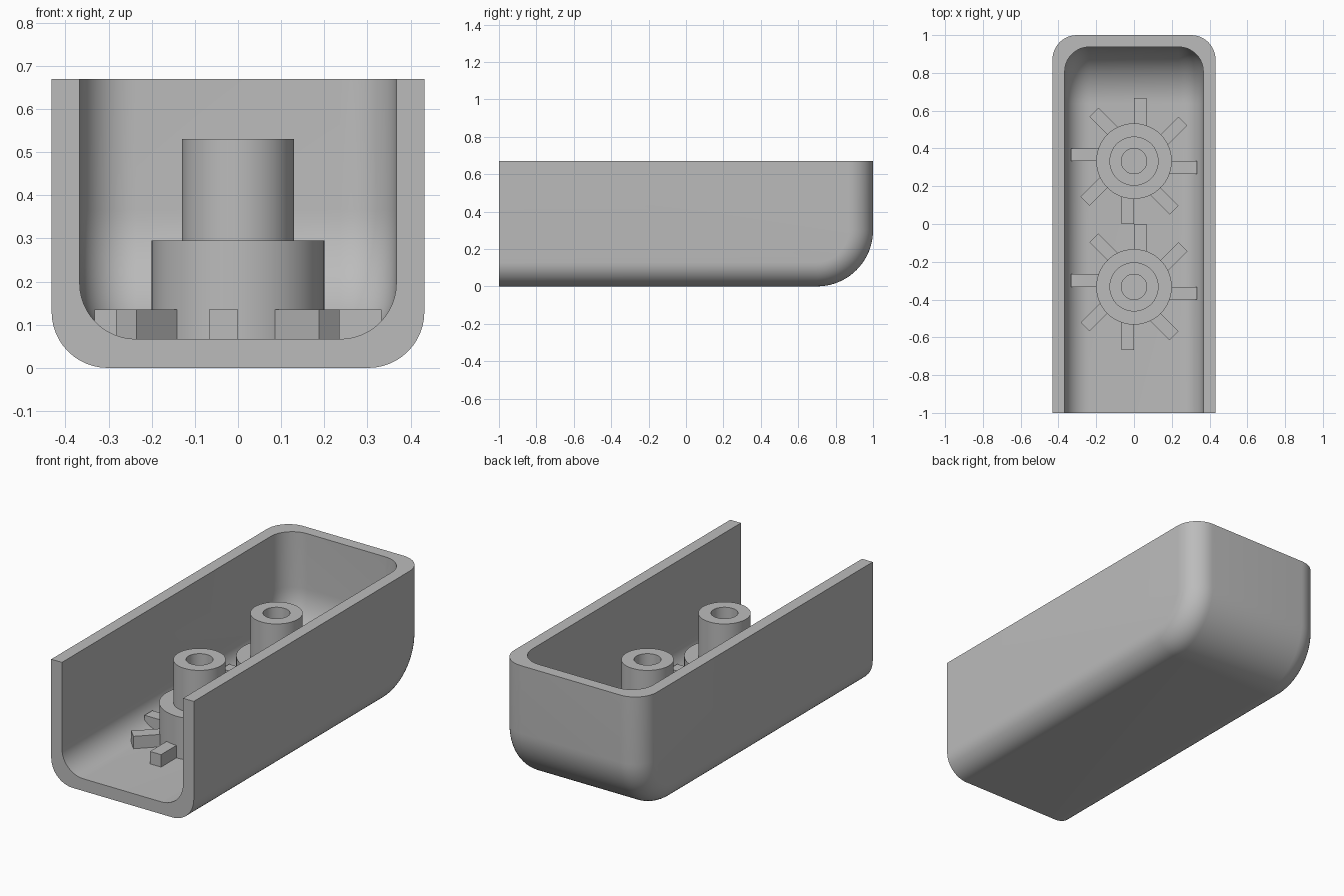
import bpy, bmesh, math
from mathutils import Matrix, Vector

if "Cube" in bpy.data.objects:
    bpy.data.objects.remove(bpy.data.objects["Cube"])

grey = bpy.data.materials.new("plain grey")
grey.diffuse_color = (0.5, 0.5, 0.5, 1)
grey.use_nodes = True
grey.node_tree.nodes["Principled BSDF"].inputs["Base Color"].default_value = grey.diffuse_color

TOP, FRONT, FLOOR = 0.67, -1.0, 0.067


def finish(bm, name, smooth=True):
    bmesh.ops.recalc_face_normals(bm, faces=bm.faces)
    mesh = bpy.data.meshes.new(name)
    bm.to_mesh(mesh)
    bm.free()
    obj = bpy.data.objects.new(name, mesh)
    bpy.context.collection.objects.link(obj)
    mesh.materials.append(grey)
    if smooth:
        bpy.ops.object.select_all(action='DESELECT')
        obj.select_set(True)
        bpy.context.view_layer.objects.active = obj
        bpy.ops.object.shade_smooth_by_angle(angle=math.radians(30))
    return obj


def skin(bm, half, bottom, back, r=0.13, big=0.30, n=12, m=20):
    """Rounded U section swept along the floor and up the back wall."""
    angles = [math.pi / 2 * i / n for i in range(n + 1)]
    right = [(half - r + r * math.sin(a), r * (1 - math.cos(a))) for a in angles]
    profile = [(-x, d) for x, d in reversed(right)] + right
    stations = [(FRONT, bottom, 0, 1)]
    for i in range(m + 1):
        s, c = math.sin(math.pi / 2 * i / m), math.cos(math.pi / 2 * i / m)
        stations.append((back - big + big * s, bottom + big - big * c, -s, c))
    stations.append((back, TOP, -1, 0))
    rows = [[bm.verts.new((x, y + d * ny, z + d * nz)) for x, d in profile]
            for y, z, ny, nz in stations]
    for a, b in zip(rows, rows[1:]):
        for i in range(len(profile) - 1):
            bm.faces.new((a[i], a[i + 1], b[i + 1], b[i]))
    # flat side walls
    left = bm.verts.new((-half, FRONT, TOP))
    rgt = bm.verts.new((half, FRONT, TOP))
    bm.faces.new([row[0] for row in rows] + [left])
    bm.faces.new([row[-1] for row in rows] + [rgt])
    return [left] + rows[0] + [rgt], [left] + rows[-1] + [rgt]


# open-fronted tray: outer and inner skins joined by the front edge and top rim
bm = bmesh.new()
outer = skin(bm, 0.432, 0.0, 1.0)
inner = skin(bm, 0.367, FLOOR, 0.937)
for o, i in zip(outer, inner):
    for k in range(len(o) - 1):
        bm.faces.new((o[k], o[k + 1], i[k + 1], i[k]))
finish(bm, "tray")

# stepped hollow posts, each with eight offset fins around its foot
POST = [(0.067, FLOOR), (0.067, 0.53), (0.13, 0.53),
        (0.13, 0.295), (0.2, 0.295), (0.2, FLOOR)]
for label, cy in (("front", -0.333), ("rear", 0.333)):
    bm = bmesh.new()
    verts = [bm.verts.new((r, 0, z)) for r, z in POST]
    edges = [bm.edges.new((verts[i], verts[(i + 1) % 6])) for i in range(6)]
    bmesh.ops.spin(bm, geom=verts + edges, cent=(0, 0, 0), axis=(0, 0, 1),
                   angle=2 * math.pi, steps=64)
    bmesh.ops.remove_doubles(bm, verts=bm.verts, dist=1e-4)
    finish(bm, label + "_post").location.y = cy

    bm = bmesh.new()
    for k in range(8):
        place = (Matrix.Rotation(k * math.pi / 4, 4, 'Z')
                 @ Matrix.Translation((0.2265, -0.0335, 0.0985))
                 @ Matrix.Diagonal(Vector((0.213, 0.067, 0.073, 1))))
        bmesh.ops.create_cube(bm, size=1, matrix=place)
    finish(bm, label + "_fins", smooth=False).location.y = cy
